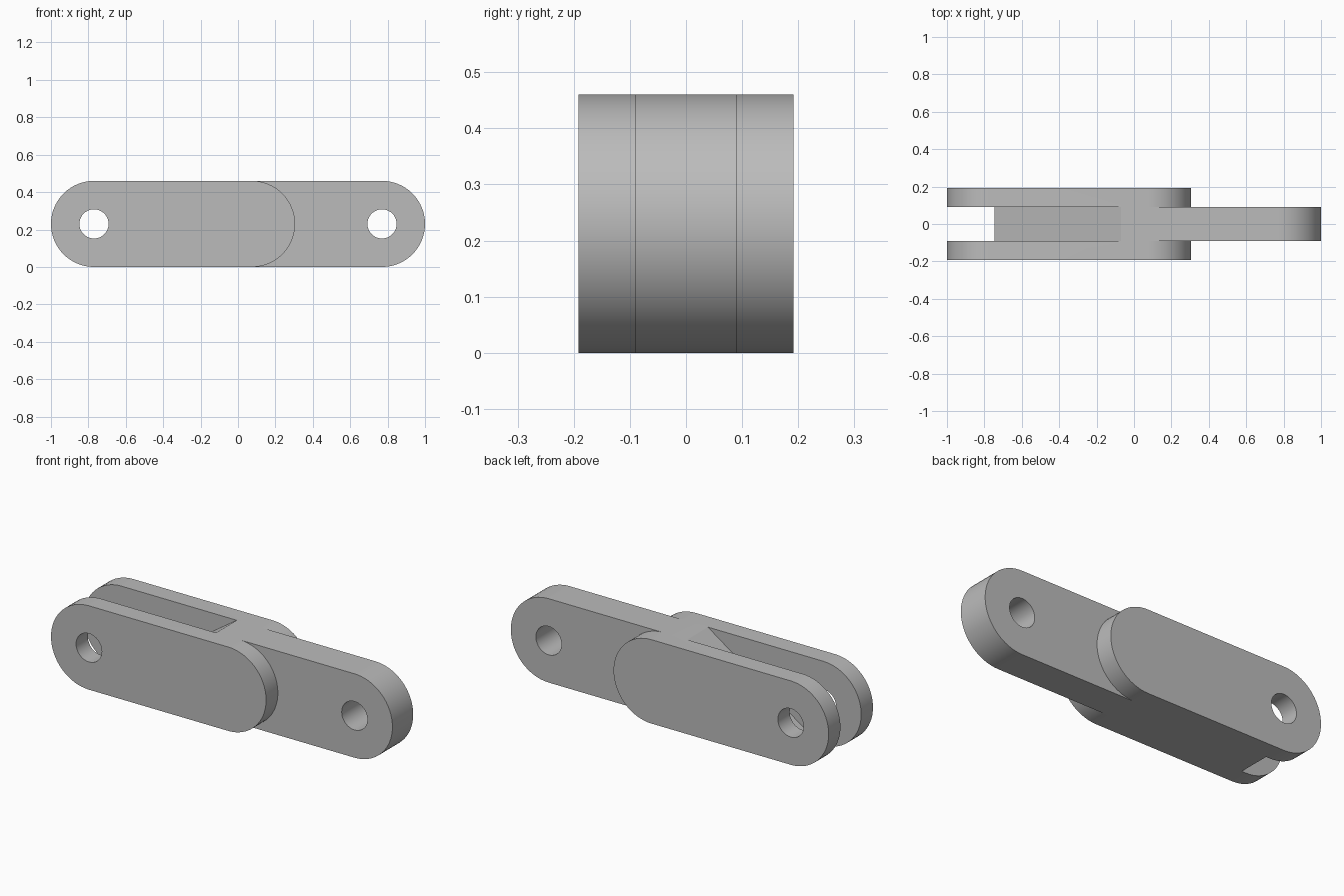
import bpy, bmesh
from math import sin, cos, pi, radians

cube = bpy.data.objects.get("Cube")
if cube:
    bpy.data.objects.remove(cube, do_unlink=True)

R = 0.23          # half height and end radius
PIN = 0.77        # pin hole distance from the middle
WIDTH = 0.192     # half width of the fork body
TONGUE = 0.09     # half width of tongue and slot

steel = bpy.data.materials.new("grey_steel")
steel.use_nodes = True
colour = (0.5, 0.5, 0.5, 1)
steel.diffuse_color = colour
steel.node_tree.nodes["Principled BSDF"].inputs["Base Color"].default_value = colour


def arc(cx, r, start, end, steps):
    """Points of an arc in the x-z plane, centred on the link's mid height."""
    angles = [start + (end - start) * i / steps for i in range(steps + 1)]
    return [(cx + r * cos(a), R + r * sin(a)) for a in angles]


def prism(name, profile, half):
    """Extrude an x-z profile evenly along y."""
    bm = bmesh.new()
    face = bm.faces.new([bm.verts.new((x, -half, z)) for x, z in profile])
    new = bmesh.ops.extrude_face_region(bm, geom=[face])["geom"]
    verts = [v for v in new if isinstance(v, bmesh.types.BMVert)]
    bmesh.ops.translate(bm, verts=verts, vec=(0, 2 * half, 0))
    bmesh.ops.recalc_face_normals(bm, faces=bm.faces)
    mesh = bpy.data.meshes.new(name)
    bm.to_mesh(mesh)
    bm.free()
    mesh.materials.append(steel)
    obj = bpy.data.objects.new(name, mesh)
    bpy.context.collection.objects.link(obj)
    return obj


def combine(target, tool, operation):
    """Apply one boolean and remove the tool."""
    mod = target.modifiers.new(operation, "BOOLEAN")
    mod.operation, mod.solver, mod.object = operation, "EXACT", tool
    bpy.context.view_layer.objects.active = target
    bpy.ops.object.modifier_apply(modifier=mod.name)
    bpy.data.objects.remove(tool, do_unlink=True)


# Fork body with both ends rounded
body = arc(0.075, R, -pi / 2, pi / 2, 32) + arc(-PIN, R, pi / 2, 3 * pi / 2, 32)
link = prism("chain_link", body, WIDTH)

# Slot between the fork arms, with a ramped floor
top, below, far = 2 * R, -0.2, -1.2
slope = top / 0.675
slot = [(-0.07 + 0.2 / slope, top + 0.2), (far, top + 0.2),
        (far, below), (-0.745 + below / slope, below)]
combine(link, prism("slot_cutter", slot, TONGUE), "DIFFERENCE")

# Tongue at the other end
tongue = [(0.0, top), (0.0, 0.0)] + arc(PIN, R, -pi / 2, pi / 2, 32)
combine(link, prism("tongue", tongue, TONGUE), "UNION")

# Pin holes
for side in (-1, 1):
    hole = arc(side * PIN, 0.078, 0, 2 * pi, 40)[:-1]
    combine(link, prism("pin_hole_cutter", hole, 0.4), "DIFFERENCE")

# Smooth rounded ends, crisp rims
bpy.ops.object.select_all(action="DESELECT")
link.select_set(True)
bpy.context.view_layer.objects.active = link
bpy.ops.object.shade_smooth_by_angle(angle=radians(30))
